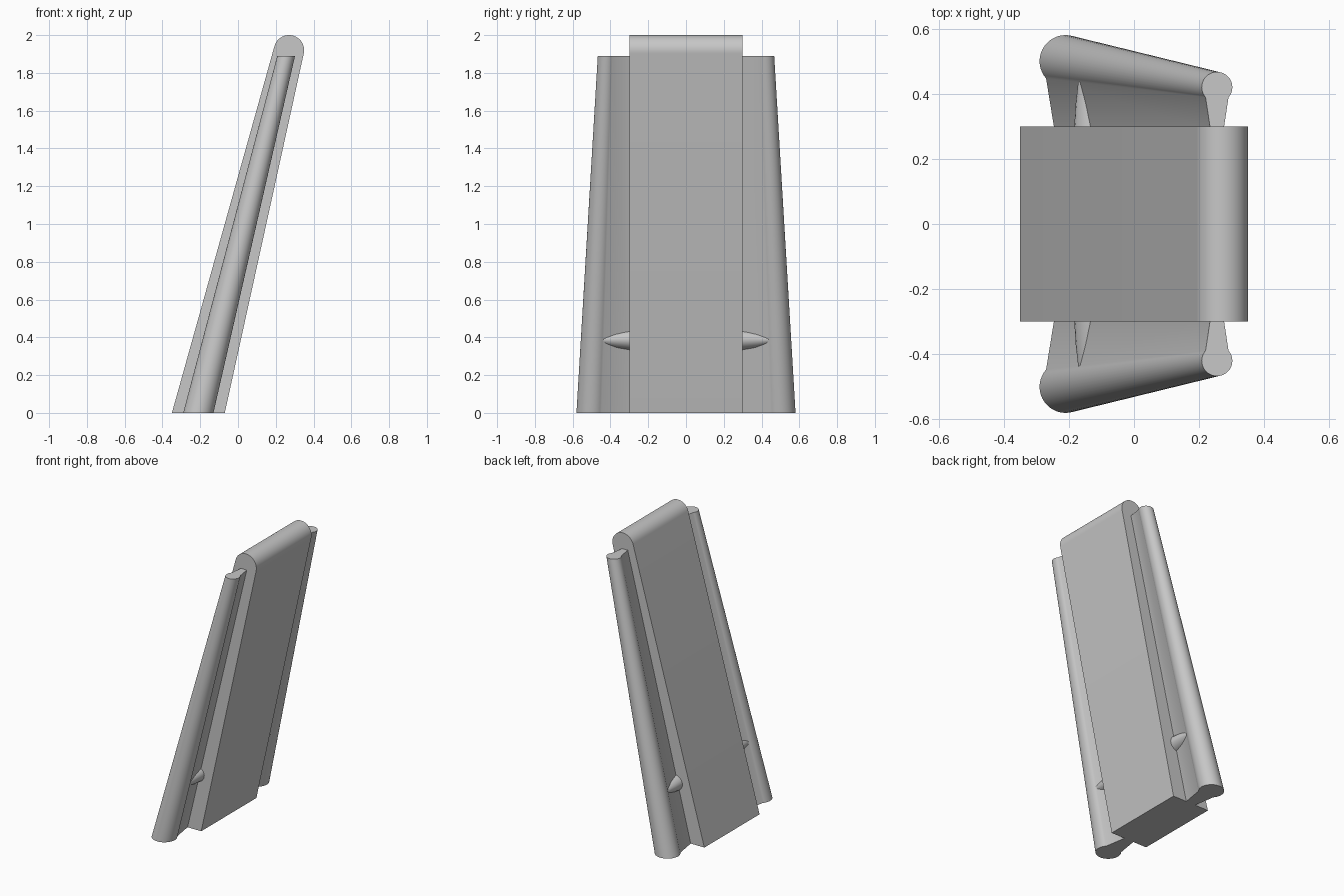
import bpy, bmesh, math

if "Cube" in bpy.data.objects:
    bpy.data.objects.remove(bpy.data.objects["Cube"], do_unlink=True)

grey = bpy.data.materials.new("plain grey")
grey.use_nodes = True
colour = (0.57, 0.57, 0.57, 1)
grey.diffuse_color = colour
grey.node_tree.nodes["Principled BSDF"].inputs["Base Color"].default_value = colour


def loft(name, rings):
    """Skin matching closed rings of points and cap both ends."""
    bm = bmesh.new()
    loops = [[bm.verts.new(p) for p in ring] for ring in rings]
    for a, b in zip(loops, loops[1:]):
        for i in range(len(a)):
            j = (i + 1) % len(a)
            bm.faces.new((a[i], a[j], b[j], b[i]))
    bm.faces.new(loops[0])
    bm.faces.new(loops[-1])
    bmesh.ops.recalc_face_normals(bm, faces=bm.faces)
    mesh = bpy.data.meshes.new(name)
    bm.to_mesh(mesh)
    bm.free()
    mesh.materials.append(grey)
    obj = bpy.data.objects.new(name, mesh)
    bpy.context.collection.objects.link(obj)
    bpy.ops.object.select_all(action="DESELECT")
    obj.select_set(True)
    bpy.context.view_layer.objects.active = obj
    bpy.ops.object.shade_smooth_by_angle(angle=math.radians(30))
    return obj


# Leaning slab with a rounded top edge
start, end, steps = math.radians(-12.3), math.radians(164.4), 24
profile = [(-0.35, 0), (-0.07, 0)]
for i in range(steps + 1):
    a = start + (end - start) * i / steps
    profile.append((0.27 + 0.08 * math.cos(a), 1.92 + 0.08 * math.sin(a)))
loft("slab", [[(x, y, z) for x, z in profile] for y in (-0.3, 0.3)])


def keyhole(side, cx, cy, r, z):
    """Round rod section with a web that narrows towards the slab."""
    gap = math.asin(0.75)
    ring = []
    for i in range(33):
        a = gap + (2 * math.pi - 2 * gap) * i / 32
        ring.append((cx + r * math.sin(a), side * (cy - r * math.cos(a)), z))
    ring += [(cx - 0.43 * r, side * 0.29, z), (cx + 0.43 * r, side * 0.29, z)]
    return ring


def oval(side, y, rx, rz):
    turns = [2 * math.pi * i / 24 for i in range(24)]
    return [(-0.115 + rx * math.cos(a), side * y, 0.388 + rz * math.sin(a)) for a in turns]


for side, label in ((-1, "front"), (1, "back")):
    # Tapered side rod and its connecting web
    loft(label + "_rod", [keyhole(side, -0.21, 0.5, 0.08, 0),
                          keyhole(side, 0.255, 0.42, 0.047, 1.89)])
    # Tapered peg through the web
    loft(label + "_peg", [oval(side, 0.29, 0.069, 0.058),
                          oval(side, 0.37, 0.064, 0.049),
                          oval(side, 0.44, 0.056, 0.032)])
